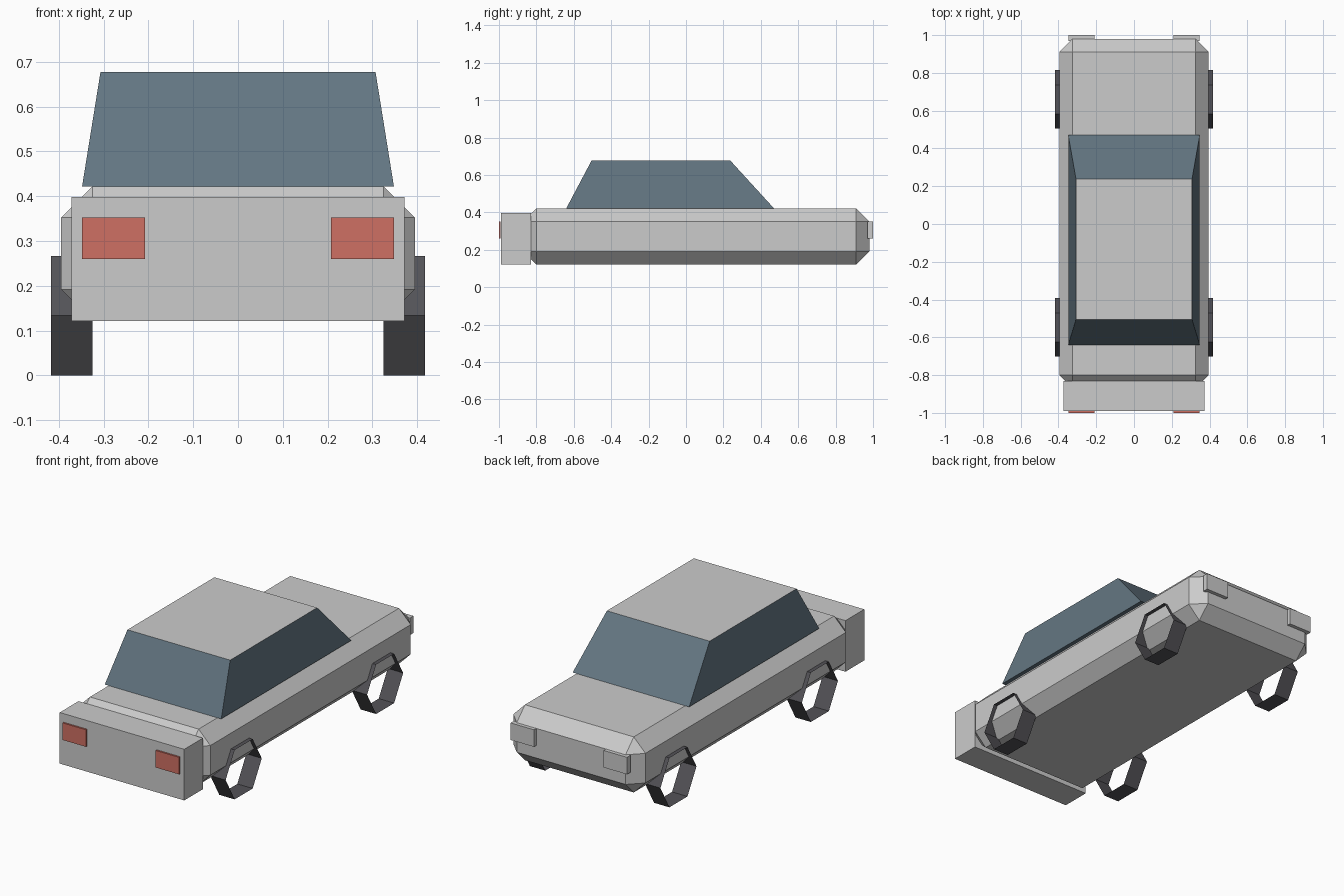
import bpy, bmesh, math

if "Cube" in bpy.data.objects:
    bpy.data.objects.remove(bpy.data.objects["Cube"])


def material(name, rgb):
    m = bpy.data.materials.new(name)
    m.diffuse_color = (*rgb, 1)
    m.use_nodes = True
    m.node_tree.nodes["Principled BSDF"].inputs["Base Color"].default_value = m.diffuse_color
    return m


PAINT = material("grey paint", (0.60, 0.60, 0.60))
GLASS = material("blue grey glass", (0.125, 0.18, 0.222))
RED = material("red light", (0.62, 0.16, 0.125))
TYRE = material("dark rubber", (0.087, 0.085, 0.096))


def finish(name, bm, *mats):
    mesh = bpy.data.meshes.new(name)
    bm.to_mesh(mesh)
    bm.free()
    for m in mats:
        mesh.materials.append(m)
    ob = bpy.data.objects.new(name, mesh)
    bpy.context.collection.objects.link(ob)
    return ob


def box_bm(x, y, z):
    bm = bmesh.new()
    bmesh.ops.create_cube(bm, size=1)
    for v in bm.verts:
        v.co = [a + (c + 0.5) * (b - a) for c, (a, b) in zip(v.co, (x, y, z))]
    return bm


# Chamfered main body
bm = box_bm((-0.395, 0.395), (-0.87, 0.98), (0.122, 0.422))
bmesh.ops.bevel(bm, geom=bm.edges[:], offset=0.07, segments=1,
                affect='EDGES', profile=0.5)
finish("body", bm, PAINT)

# Square front block
finish("front_block", box_bm((-0.372, 0.372), (-0.99, -0.83), (0.122, 0.398)), PAINT)

# Tapered cabin: glass all round, painted roof
bm = box_bm((-0.348, 0.348), (-0.64, 0.47), (0.422, 0.677))
for v in bm.verts:
    if v.co.z > 0.5:
        v.co.x = math.copysign(0.307, v.co.x)
        v.co.y = -0.505 if v.co.y < 0 else 0.237
bm.normal_update()
for f in bm.faces:
    f.material_index = 1 if f.normal.z > 0.9 else 0
finish("cabin", bm, GLASS, PAINT)

for side, s in (("left", -1), ("right", 1)):
    # Light plates at both ends
    xs = sorted((s * 0.208, s * 0.348))
    finish(f"front_light_{side}", box_bm(xs, (-1.0, -0.9905), (0.26, 0.352)), RED)
    finish(f"rear_light_{side}", box_bm(xs, (0.97, 1.0), (0.26, 0.352)), PAINT)

    # Open six-sided wheel rings
    for end, cy in (("front", -0.547), ("rear", 0.66)):
        bm = bmesh.new()
        r = 0.154
        rings = []
        for x in (0.325, 0.417):
            rings.append([bm.verts.new((s * x, cy + r * math.cos(k * math.pi / 3),
                                        r * math.sin(math.pi / 3) + r * math.sin(k * math.pi / 3)))
                          for k in range(6)])
        a, b = rings
        for k in range(6):
            n = (k + 1) % 6
            quad = [a[k], a[n], b[n], b[k]]
            bm.faces.new(quad if s < 0 else quad[::-1])
        # Point the faces away from the axle
        bm.normal_update()
        for f in bm.faces:
            c = f.calc_center_median()
            if f.normal.y * (c.y - cy) + f.normal.z * (c.z - 0.133) < 0:
                f.normal_flip()
        finish(f"{end}_wheel_{side}", bm, TYRE)
